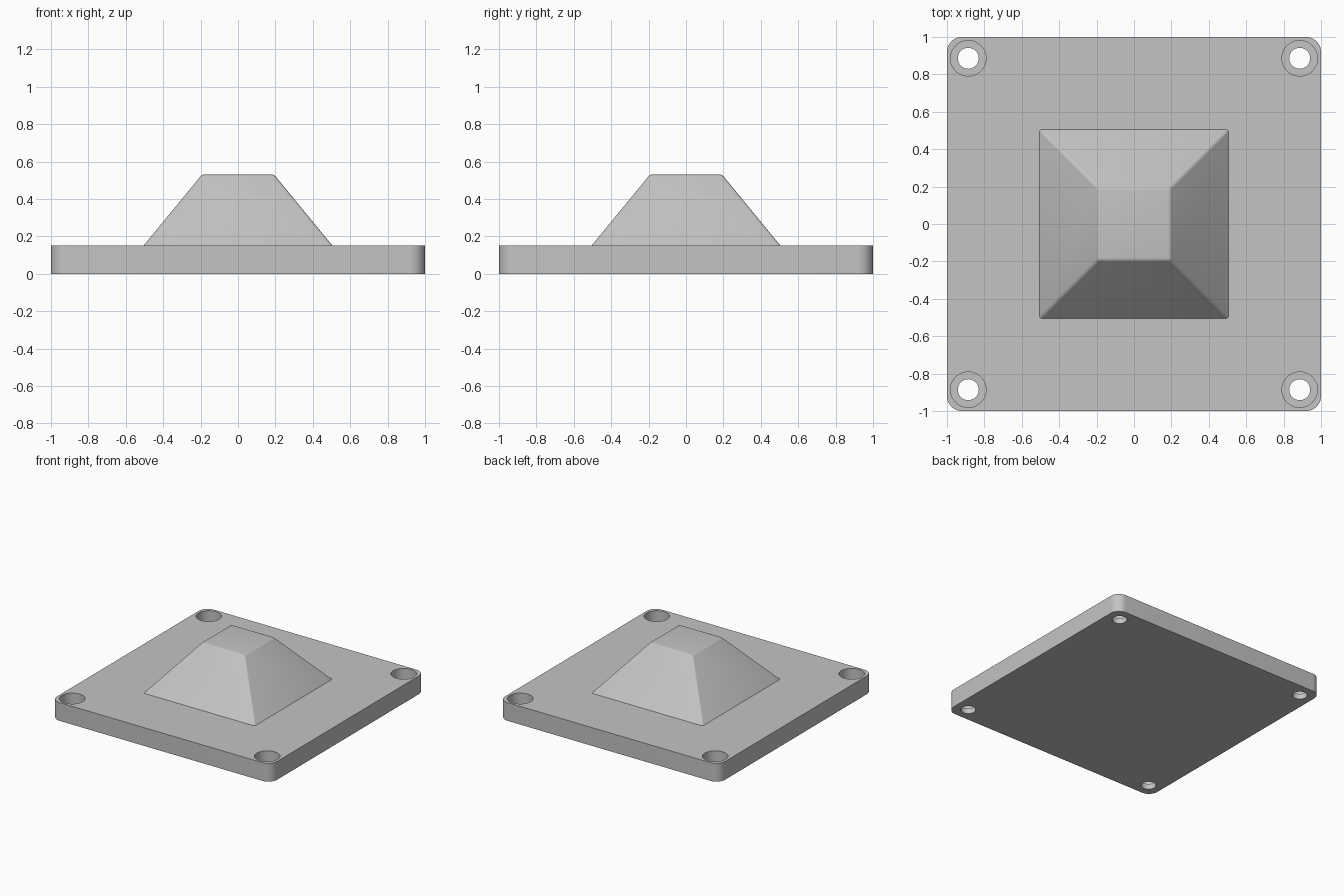
import bpy
import bmesh

if "Cube" in bpy.data.objects:
    bpy.data.objects.remove(bpy.data.objects["Cube"])

# Single flat colour
grey = bpy.data.materials.new("light grey")
grey.use_nodes = True
grey.diffuse_color = (0.55, 0.55, 0.55, 1)
grey.node_tree.nodes["Principled BSDF"].inputs["Base Color"].default_value = (0.55, 0.55, 0.55, 1)

PLATE_TOP, PEAK = 0.15, 0.53
HOLE_POS, SEAT_FLOOR = 0.886, 0.045


def finish(name, bm):
    mesh = bpy.data.meshes.new(name)
    bmesh.ops.recalc_face_normals(bm, faces=bm.faces[:])
    bm.to_mesh(mesh)
    bm.free()
    obj = bpy.data.objects.new(name, mesh)
    bpy.context.collection.objects.link(obj)
    mesh.materials.append(grey)
    return obj


def tapered_block(name, z0, z1, half0, half1, radius, segments, round_top=False):
    """Square block with its upright (and optionally top) edges rounded."""
    bm = bmesh.new()
    bmesh.ops.create_cube(bm, size=2)
    for v in bm.verts:
        top = v.co.z > 0
        half = half1 if top else half0
        v.co = (v.co.x * half, v.co.y * half, z1 if top else z0)
    edges = [e for e in bm.edges
             if abs(e.verts[0].co.z - e.verts[1].co.z) > 0.01
             or (round_top and e.verts[0].co.z > z0 + 0.01)]
    bmesh.ops.bevel(bm, geom=edges, offset=radius, segments=segments,
                    profile=0.5, affect='EDGES', clamp_overlap=True)
    return finish(name, bm)


def corner_cutters(name, radius, z0, z1):
    """Four cylinders, one for each corner of the plate."""
    bm = bmesh.new()
    for sx in (-1, 1):
        for sy in (-1, 1):
            ring = bmesh.ops.create_cone(bm, cap_ends=True, segments=48, radius1=radius,
                                         radius2=radius, depth=z1 - z0)
            bmesh.ops.translate(bm, verts=ring["verts"],
                                vec=(sx * HOLE_POS, sy * HOLE_POS, (z0 + z1) / 2))
    obj = finish(name, bm)
    obj.hide_render = True
    return obj


def smooth(obj):
    bpy.ops.object.select_all(action='DESELECT')
    obj.select_set(True)
    bpy.context.view_layer.objects.active = obj
    bpy.ops.object.shade_smooth_by_angle(angle=0.5)


# Base plate with counterbored corner holes
plate = tapered_block("base_plate", 0, PLATE_TOP, 1, 1, 0.08, 12)
cutters = [corner_cutters("bolt_hole_cutter", 0.056, -0.1, 0.3),
           corner_cutters("bolt_seat_cutter", 0.095, SEAT_FLOOR, 0.3)]
bpy.context.view_layer.objects.active = plate
for cutter in cutters:
    mod = plate.modifiers.new(cutter.name, 'BOOLEAN')
    mod.object = cutter
    mod.operation = 'DIFFERENCE'
    mod.solver = 'EXACT'
    bpy.ops.object.modifier_apply(modifier=mod.name)
    bpy.data.objects.remove(cutter)
smooth(plate)

# Truncated pyramid with softly rounded edges
pyramid = tapered_block("pyramid_boss", PLATE_TOP, PEAK, 0.505, 0.193, 0.012, 4, True)
smooth(pyramid)
